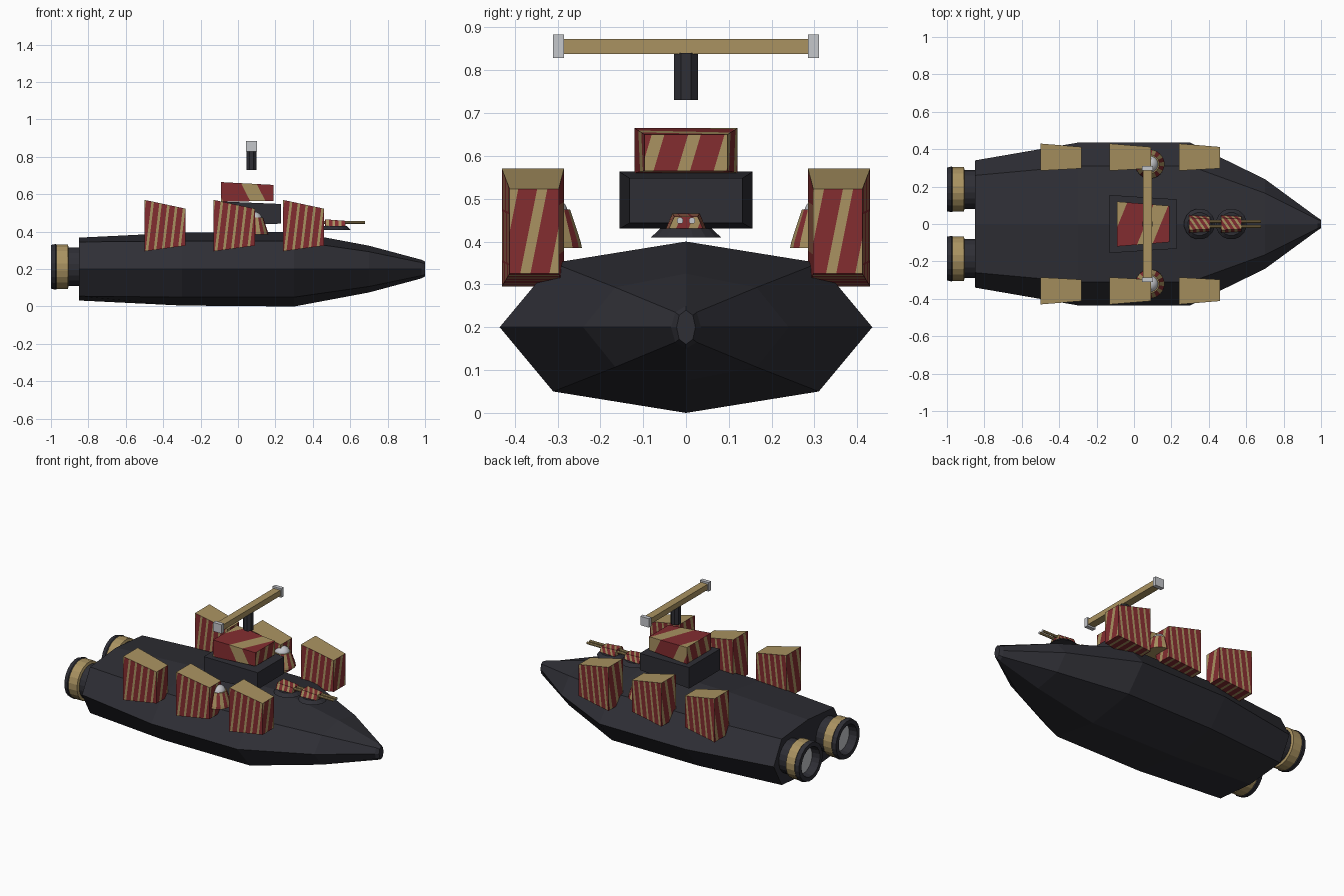
import bpy, bmesh, math
from mathutils import Vector

if "Cube" in bpy.data.objects:
    bpy.data.objects.remove(bpy.data.objects["Cube"])


def material(name, rgb):
    m = bpy.data.materials.new(name)
    m.diffuse_color = (*rgb, 1)
    m.use_nodes = True
    m.node_tree.nodes["Principled BSDF"].inputs["Base Color"].default_value = m.diffuse_color
    return m


DARK, RED, GOLD, GREY = range(4)
MATS = [material("dark_hull", (0.028, 0.028, 0.036)),
        material("deep_red", (0.23, 0.026, 0.03)),
        material("dull_gold", (0.40, 0.29, 0.12)),
        material("light_grey", (0.56, 0.57, 0.60))]


def finish(name, bm, smooth=False):
    bmesh.ops.recalc_face_normals(bm, faces=bm.faces[:])
    me = bpy.data.meshes.new(name)
    bm.to_mesh(me)
    bm.free()
    for m in MATS:
        me.materials.append(m)
    ob = bpy.data.objects.new(name, me)
    bpy.context.collection.objects.link(ob)
    if smooth:
        bpy.ops.object.select_all(action='DESELECT')
        ob.select_set(True)
        bpy.context.view_layer.objects.active = ob
        bpy.ops.object.shade_smooth_by_angle(angle=math.radians(35))
    return ob


def loft(rings, mat=lambda i, k: DARK, start=DARK, end=DARK):
    """Join equal rings of points with quads and cap both ends."""
    bm = bmesh.new()
    vs = [[bm.verts.new(p) for p in r] for r in rings]
    n = len(rings[0])
    for i in range(len(vs) - 1):
        for k in range(n):
            j = (k + 1) % n
            f = bm.faces.new((vs[i][k], vs[i][j], vs[i + 1][j], vs[i + 1][k]))
            f.material_index = mat(i, k)
    bm.faces.new(vs[0]).material_index = start
    bm.faces.new(vs[-1]).material_index = end
    bmesh.ops.recalc_face_normals(bm, faces=bm.faces[:])
    return bm


def lathe(profile, center, axis, n, mat=lambda i, k: DARK, start=DARK, end=DARK):
    """Profile of (distance along axis, radius)."""
    rings = []
    for t, r in profile:
        ring = []
        for k in range(n):
            a = 2 * math.pi * (k + 0.5) / n
            c, s = r * math.cos(a), r * math.sin(a)
            ring.append(Vector(center) + Vector((t, c, s) if axis == 'x' else (c, s, t)))
        rings.append(ring)
    return loft(rings, mat, start, end)


def tapered_box(x0, rear, x1, front, color=DARK):
    """rear and front are (y0, y1, z0, z1) rectangles."""
    rings = [[(x, a, c), (x, b, c), (x, b, d), (x, a, d)]
             for x, (a, b, c, d) in ((x0, rear), (x1, front))]
    return loft(rings, lambda i, k: color, color, color)


def stripe(bm, select, normal, period, phase, part):
    """Cut slanted gold stripes into the faces picked by their normal."""
    nv = Vector(normal)
    d = [v.co.dot(nv) for v in bm.verts]
    lo = math.floor((min(d) - phase) / period)
    hi = math.ceil((max(d) - phase) / period)
    for i in range(lo, hi + 1):
        for off in (0, part):
            faces = [f for f in bm.faces if select(f.normal)]
            geom = list({v for f in faces for v in f.verts}) + \
                list({e for f in faces for e in f.edges}) + faces
            co = nv * ((phase + (i + off) * period) / nv.length_squared)
            bmesh.ops.bisect_plane(bm, geom=geom, dist=1e-5, plane_co=co, plane_no=nv)
    bm.normal_update()
    for f in bm.faces:
        if select(f.normal):
            t = (f.calc_center_median().dot(nv) - phase) / period
            f.material_index = GOLD if t % 1 < part else RED


def is_end(n):
    return abs(n.x) > 0.7


# Hull: faceted section lofted from stern to bow
# (x, half width, corner width, middle z, half height, corner height)
sections = [(-0.85, 0.34, 0.26, 0.20, 0.168, 0.145), (-0.3, 0.435, 0.31, 0.20, 0.195, 0.15),
            (0.3, 0.435, 0.31, 0.20, 0.20, 0.15), (0.7, 0.24, 0.165, 0.20, 0.125, 0.093),
            (0.98, 0.035, 0.025, 0.20, 0.05, 0.035), (1.0, 0.022, 0.016, 0.20, 0.04, 0.028)]
rings = [[(x, w, z), (x, c, z + k), (x, 0, z + h), (x, -c, z + k),
          (x, -w, z), (x, -c, z - k), (x, 0, z - h), (x, c, z - k)]
         for x, w, c, z, h, k in sections]
finish("hull", loft(rings))

# Bridge: dark base with a striped cabin on it
finish("bridge_base", tapered_box(-0.13, (-0.155, 0.155, 0.43, 0.563),
                                  0.23, (-0.132, 0.132, 0.443, 0.548)))
bm = tapered_box(-0.09, (-0.12, 0.12, 0.56, 0.665), 0.19, (-0.097, 0.097, 0.565, 0.65), RED)
stripe(bm, lambda n: not is_end(n), (1, -0.4, 0.5), 0.22, 0.06 + 0.33, 0.36)
stripe(bm, is_end, (0, 1, -0.3), 0.085, -0.02, 0.35)
finish("bridge_cabin", bm)

# Mast and cross bar, hovering above the bridge
finish("mast", lathe([(0.73, 0.03), (0.84, 0.03), (0.84, 0.007), (0.846, 0.007)],
                     (0.072, 0, 0), 'z', 8))
finish("mast_bar", tapered_box(0.048, (-0.287, 0.287, 0.838, 0.873),
                               0.096, (-0.287, 0.287, 0.838, 0.873), GOLD))

for s, side in ((-1, "front"), (1, "back")):
    # Cap on each end of the cross bar
    y0, y1 = sorted((s * 0.285, s * 0.31))
    finish(f"{side}_bar_cap", tapered_box(0.042, (y0, y1, 0.828, 0.884),
                                          0.102, (y0, y1, 0.828, 0.884), GREY))

    # Striped shield blocks with plain gold tops
    for i, x in enumerate((-0.5, -0.13, 0.24)):
        r = sorted((s * 0.285, s * 0.43))
        f = sorted((s * 0.297, s * 0.412))
        bm = tapered_box(x, (*r, 0.295, 0.57), x + 0.22, (*f, 0.325, 0.523), GOLD)
        stripe(bm, lambda n: not is_end(n) and n.z < 0.5, (1, 0, -0.12), 0.043, x - 0.03, 0.32)
        stripe(bm, is_end, (0, 1, -0.2), 0.068, s * 0.357 - 0.095, 0.35)
        finish(f"{side}_shield_block_{i + 1}", bm)

    # Dome turret beside the middle block: striped skirt and grey ball
    c = (0.085, s * 0.32, 0)
    finish(f"{side}_dome_skirt",
           lathe([(0.385, 0.078), (0.40, 0.075), (0.475, 0.05)], c, 'z', 20,
                 lambda i, k: GOLD if k % 2 else RED, GOLD, GOLD))
    dome = [(0.465 + 0.042 * math.sin(a * math.pi / 12), 0.045 * math.cos(a * math.pi / 12))
            for a in (0, 1, 2, 3, 4, 5, 5.8)]
    finish(f"{side}_dome", lathe(dome, c, 'z', 20, lambda i, k: GREY, GREY, GREY), True)

    # Engine: dark pipe, gold band, dark rim and grey recess
    pipe = [(-0.82, 0.105), (-0.905, 0.105), (-0.91, 0.12), (-0.97, 0.12),
            (-0.975, 0.124), (-1.0, 0.118), (-1.0, 0.092), (-0.95, 0.085)]
    finish(f"{side}_engine", lathe(pipe, (0, s * 0.185, 0.212), 'x', 20,
                                   lambda i, k: GOLD if i in (1, 2) else DARK, DARK, GREY))

# Two gun turrets on the foredeck
for i, x in enumerate((0.35, 0.52)):
    finish(f"gun_base_{i + 1}", lathe([(0.41, 0.083), (0.43, 0.062)], (x, 0, 0), 'z', 16))
    rings = [[(px, -w, 0.43), (px, w, 0.43), (px, w * 0.68, z), (px, -w * 0.68, z)]
             for px, w, z in ((x - 0.055, 0.047, 0.466), (x + 0.055, 0.04, 0.458))]
    bm = loft(rings, lambda i, k: RED, RED, RED)
    stripe(bm, lambda n: True, (1, 0.7, -0.3), 0.035, x, 0.42)
    finish(f"gun_body_{i + 1}", bm)
    for s, side in ((-1, "front"), (1, "back")):
        c = (x, s * 0.014, 0.449)
        finish(f"{side}_barrel_{i + 1}", lathe([(0.04, 0.008), (0.16, 0.008)], c, 'x', 8,
                                               lambda i, k: GOLD, GOLD, GREY))
